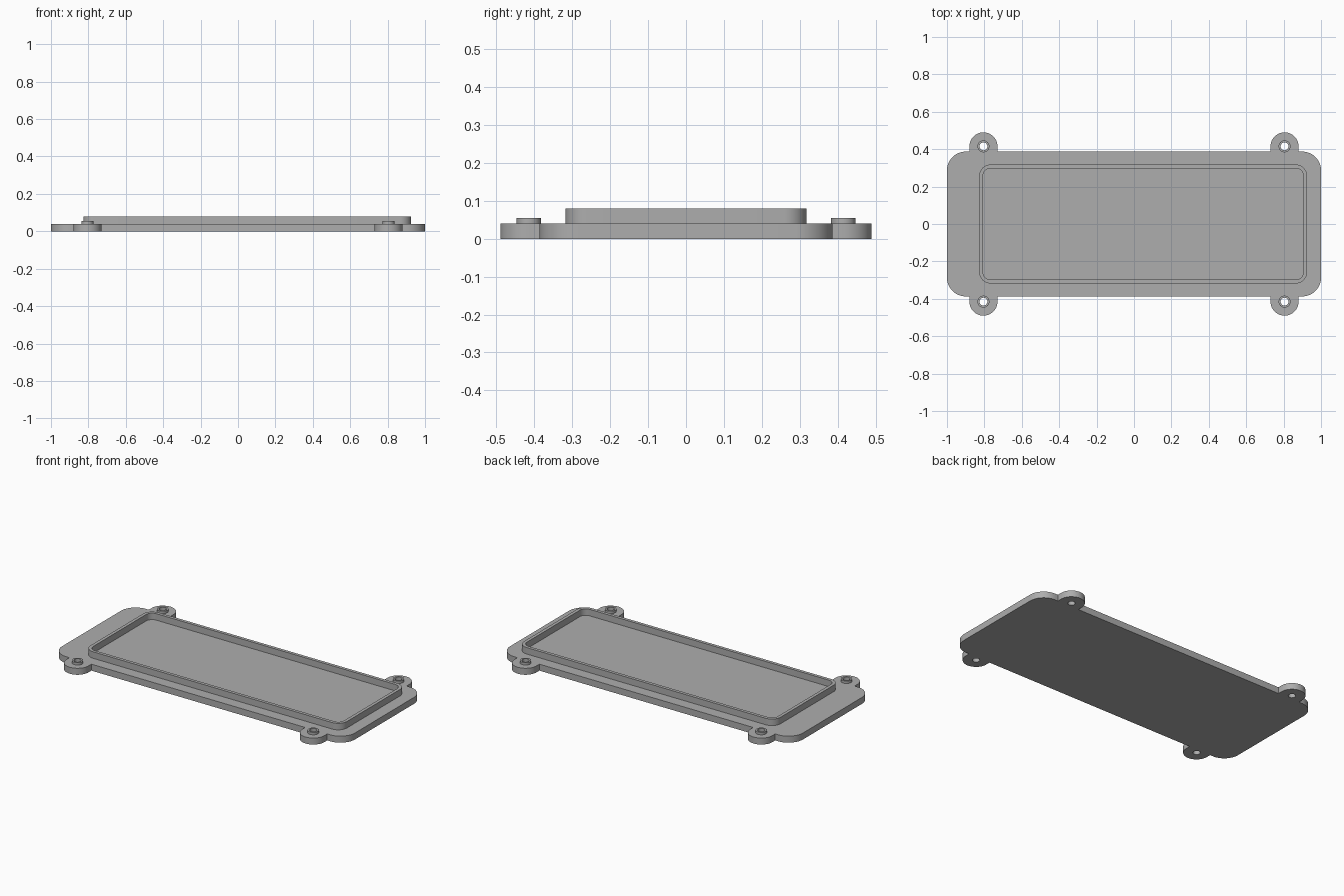
import bpy
import bmesh
from math import cos, sin, radians

cube = bpy.data.objects.get("Cube")
if cube:
    bpy.data.objects.remove(cube, do_unlink=True)

# Overall sizes
PLATE_X, PLATE_Y, PLATE_R = 1.0, 0.387, 0.1
LUG_X, LUG_Y, LUG_R = 0.805, 0.415, 0.075
BOSS_R, HOLE_R = 0.032, 0.021
PLATE_TOP, BOSS_TOP, RIM_TOP = 0.04, 0.055, 0.08

grey = bpy.data.materials.new("plain grey")
grey.use_nodes = True
colour = (0.42, 0.42, 0.42, 1)
grey.diffuse_color = colour
grey.node_tree.nodes["Principled BSDF"].inputs["Base Color"].default_value = colour


def arc(cx, cy, r, start, end, steps):
    angles = [radians(start + (end - start) * i / steps) for i in range(steps + 1)]
    return [(cx + r * cos(a), cy + r * sin(a)) for a in angles]


def circle(cx, cy, r):
    return arc(cx, cy, r, 0, 360, 40)[:-1]


def rounded_rect(x0, x1, y0, y1, r):
    corners = [(x1 - r, y0 + r, -90), (x1 - r, y1 - r, 0),
               (x0 + r, y1 - r, 90), (x0 + r, y0 + r, 180)]
    return [p for cx, cy, a in corners for p in arc(cx, cy, r, a, a + 90, 12)]


def half_outline():
    """Right end, then the two lugs of the back edge."""
    cx, cy = PLATE_X - PLATE_R, PLATE_Y - PLATE_R
    pts = arc(cx, -cy, PLATE_R, -90, 0, 14) + arc(cx, cy, PLATE_R, 0, 90, 14)
    for x in (LUG_X, -LUG_X):
        pts.append((x + LUG_R, PLATE_Y))
        pts += arc(x, LUG_Y, LUG_R, 0, 180, 28)
        pts.append((x - LUG_R, PLATE_Y))
    return pts


def slab(name, loops, z0, z1):
    """Extrude a filled outline; the later loops are holes."""
    curve = bpy.data.curves.new(name + "_profile", "CURVE")
    curve.dimensions = "2D"
    curve.fill_mode = "BOTH"
    curve.extrude = (z1 - z0) / 2
    for loop in loops:
        spline = curve.splines.new("POLY")
        spline.points.add(len(loop) - 1)
        for point, (x, y) in zip(spline.points, loop):
            point.co = (x, y, 0, 1)
        spline.use_cyclic_u = True
    helper = bpy.data.objects.new(name + "_profile", curve)
    bpy.context.collection.objects.link(helper)
    graph = bpy.context.evaluated_depsgraph_get()
    mesh = bpy.data.meshes.new_from_object(helper.evaluated_get(graph))
    bpy.data.objects.remove(helper, do_unlink=True)
    bpy.data.curves.remove(curve)

    # Weld the caps to the walls and lift into place
    bm = bmesh.new()
    bm.from_mesh(mesh)
    bmesh.ops.remove_doubles(bm, verts=bm.verts[:], dist=1e-5)
    bmesh.ops.translate(bm, verts=bm.verts[:], vec=(0, 0, (z0 + z1) / 2))
    bmesh.ops.recalc_face_normals(bm, faces=bm.faces[:])
    bm.to_mesh(mesh)
    bm.free()
    mesh.name = name
    mesh.materials.clear()
    mesh.materials.append(grey)
    obj = bpy.data.objects.new(name, mesh)
    bpy.context.collection.objects.link(obj)
    bpy.ops.object.select_all(action="DESELECT")
    obj.select_set(True)
    bpy.context.view_layer.objects.active = obj
    bpy.ops.object.shade_smooth_by_angle(angle=radians(30))
    return obj


# Base plate with four drilled lugs
half = half_outline()
outline = half + [(-x, -y) for x, y in half]
lugs = {"front_right": (-LUG_X, -LUG_Y), "front_left": (LUG_X, -LUG_Y),
        "back_right": (-LUG_X, LUG_Y), "back_left": (LUG_X, LUG_Y)}
slab("base_plate", [outline] + [circle(x, y, HOLE_R) for x, y in lugs.values()],
     0, PLATE_TOP)

# Raised collars around the screw holes
for place, (x, y) in lugs.items():
    slab("screw_collar_" + place, [circle(x, y, BOSS_R), circle(x, y, HOLE_R)],
         PLATE_TOP, BOSS_TOP)

# Thin raised rim, set off-centre toward the left end
slab("raised_rim", [rounded_rect(-0.827, 0.925, -0.318, 0.318, 0.06),
                    rounded_rect(-0.807, 0.905, -0.298, 0.298, 0.04)],
     PLATE_TOP, RIM_TOP)
